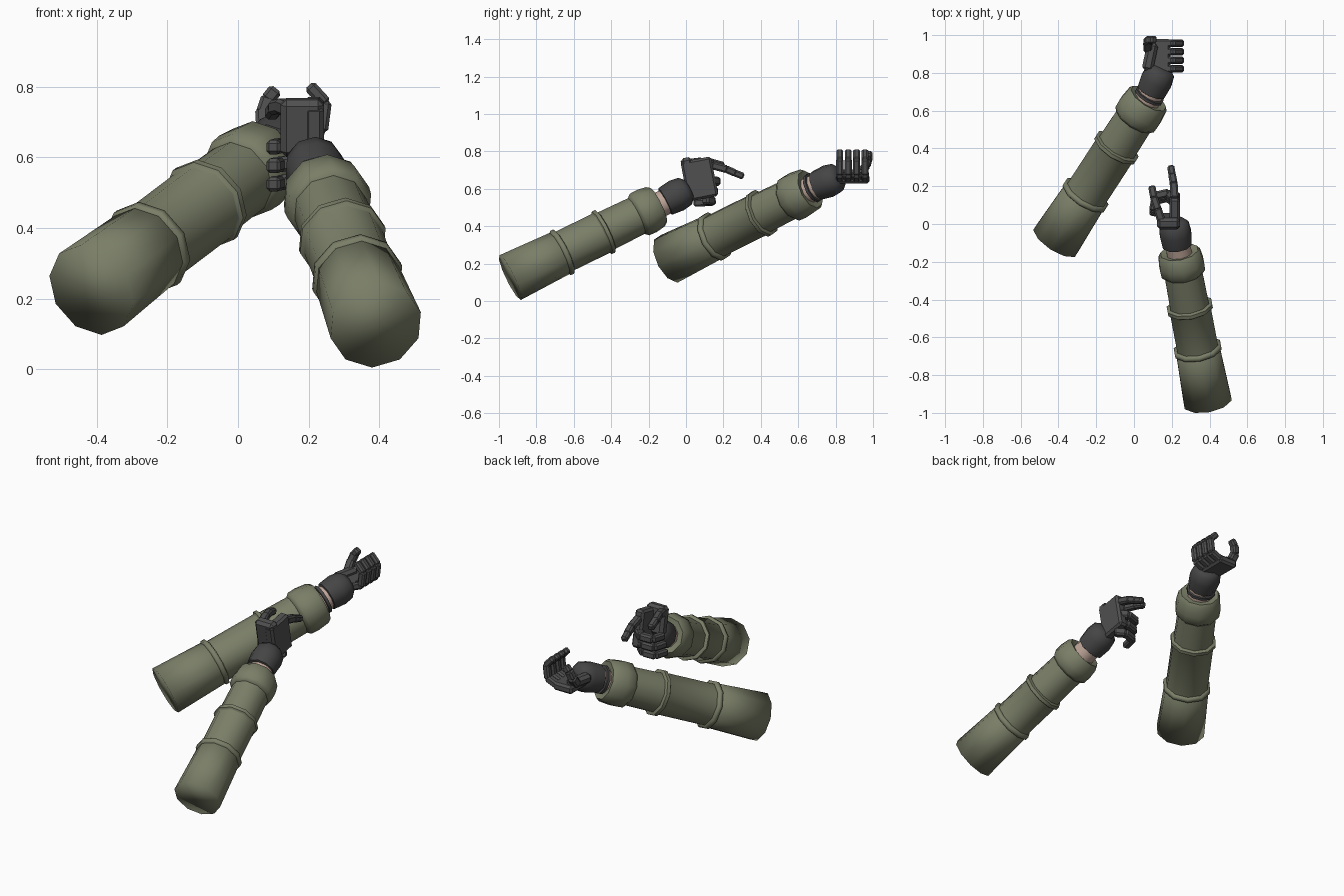
import bpy, bmesh, math
from mathutils import Vector, Matrix

if "Cube" in bpy.data.objects:
    bpy.data.objects.remove(bpy.data.objects["Cube"])


def material(name, rgb):
    m = bpy.data.materials.new(name)
    m.diffuse_color = (*rgb, 1)
    m.use_nodes = True
    m.node_tree.nodes["Principled BSDF"].inputs["Base Color"].default_value = m.diffuse_color
    return m


GREEN = material("sleeve green", (0.195, 0.212, 0.137))
CUFF = material("glove cuff grey", (0.060, 0.060, 0.062))
GLOVE = material("glove grey", (0.080, 0.080, 0.081))
SKIN = material("skin", (0.52, 0.38, 0.32))


def add_object(name, bm, mat, smooth=None):
    bmesh.ops.recalc_face_normals(bm, faces=bm.faces)
    me = bpy.data.meshes.new(name)
    bm.to_mesh(me)
    bm.free()
    me.materials.append(mat)
    ob = bpy.data.objects.new(name, me)
    bpy.context.collection.objects.link(ob)
    if smooth:
        bpy.ops.object.select_all(action='DESELECT')
        ob.select_set(True)
        bpy.context.view_layer.objects.active = ob
        bpy.ops.object.shade_smooth_by_angle(angle=math.radians(smooth))
    return ob


def lathe(name, start, end, profile, mat, smooth=50, sides=10):
    """Capped tube along start-end; profile is (distance, radius)."""
    start, end = Vector(start), Vector(end)
    rot = (end - start).to_track_quat('Z', 'Y')
    bm = bmesh.new()
    rings = []
    for d, r in profile:
        rings.append([bm.verts.new(start + rot @ Vector((
            r * math.cos(2 * math.pi * (i + 0.5) / sides),
            r * math.sin(2 * math.pi * (i + 0.5) / sides), d))) for i in range(sides)])
    for a, b in zip(rings, rings[1:]):
        for i in range(sides):
            j = (i + 1) % sides
            bm.faces.new((a[i], a[j], b[j], b[i]))
    bm.faces.new(rings[0])
    bm.faces.new(rings[-1])
    return add_object(name, bm, mat, smooth)


def block(name, center, size, tilt=(0, 0, 0), bevel=0.012, mat=GLOVE):
    """Bevelled box, tilt in degrees about x, y, z."""
    bm = bmesh.new()
    bmesh.ops.create_cube(bm, size=1)
    bmesh.ops.scale(bm, vec=size, verts=bm.verts)
    bmesh.ops.bevel(bm, geom=bm.edges[:], offset=bevel, segments=1, affect='EDGES')
    rot = Matrix.Identity(4)
    for axis, a in zip('XYZ', tilt):
        rot = Matrix.Rotation(math.radians(a), 4, axis) @ rot
    bmesh.ops.transform(bm, matrix=Matrix.Translation(center) @ rot, verts=bm.verts)
    return add_object(name, bm, mat)


def finger(name, points, side, width=0.042):
    """Chain of bevelled blocks; side is the hinge direction."""
    for k, (p, q) in enumerate(zip(points, points[1:])):
        p, q = Vector(p), Vector(q)
        z = (q - p).normalized()
        x = (Vector(side) - z * z.dot(Vector(side))).normalized()
        y = z.cross(x)
        bm = bmesh.new()
        bmesh.ops.create_cube(bm, size=1)
        w = width * (1 - 0.06 * k)
        bmesh.ops.scale(bm, vec=(w, w, (q - p).length + 0.012), verts=bm.verts)
        bmesh.ops.bevel(bm, geom=bm.edges[:], offset=0.009, segments=1, affect='EDGES')
        m = Matrix((x, y, z)).transposed().to_4x4()
        m.translation = (p + q) / 2
        bmesh.ops.transform(bm, matrix=m, verts=bm.verts)
        add_object(f"{name}_{k + 1}", bm, GLOVE)


def sleeve(side, start, end, r, fold1, fold2, cuff, length):
    """Sleeve sections with rolled folds and a loose cuff."""
    def fold(at, radius):
        return [(at - 0.018, radius - 0.006), (at - 0.012, radius + 0.004),
                (at + 0.008, radius + 0.004), (at + 0.014, radius - 0.012)]
    lathe(side + "_upper_sleeve", start, end,
          [(0, r), (fold1 - 0.02, r - 0.010)] + fold(fold1, r - 0.006), GREEN, 95)
    lathe(side + "_middle_sleeve", start, end,
          [(fold1 - 0.02, r - 0.018), (fold2 - 0.02, r - 0.018)] + fold(fold2, r - 0.011), GREEN)
    lathe(side + "_lower_sleeve", start, end,
          [(fold2 - 0.02, r - 0.024), (cuff + 0.02, r - 0.028)], GREEN)
    lathe(side + "_sleeve_cuff", start, end,
          [(cuff - 0.025, r - 0.028), (cuff - 0.005, r - 0.010), (cuff + 0.04, r - 0.008),
           (length - 0.02, r - 0.016), (length, r - 0.030), (length - 0.01, 0.07)], GREEN)


# Right arm: sleeve, bare wrist, glove cuff
sleeve("right", (0.39, -0.94, 0.125), (0.24, -0.15, 0.51), 0.133, 0.315, 0.565, 0.785, 0.895)
lathe("right_wrist", (0.245, -0.18, 0.495), (0.222, -0.06, 0.555),
      [(0, 0.07), (0.13, 0.068)], SKIN)
lathe("right_glove_cuff", (0.228, -0.115, 0.53), (0.212, 0.01, 0.595),
      [(0, 0.070), (0.004, 0.080), (0.075, 0.088), (0.125, 0.080), (0.15, 0.055)], CUFF)

# Right hand gripping sideways, index finger pointing ahead
block("right_palm", (0.215, 0.072, 0.652), (0.056, 0.165, 0.215), (11, 0, 0))
block("right_palm_heel", (0.182, 0.015, 0.685), (0.122, 0.062, 0.165), (11, 0, 0), 0.016)
finger("right_index", [(0.215, 0.14, 0.725), (0.21, 0.215, 0.705),
                       (0.202, 0.26, 0.685), (0.195, 0.302, 0.668)], (1, 0, 0))
for n, z in zip(("middle", "ring", "little"), (0.645, 0.592, 0.54)):
    y = 0.14 - (0.645 - z) * 0.25
    finger(f"right_{n}", [(0.222, y - 0.01, z), (0.18, y + 0.025, z - 0.005),
                          (0.115, y + 0.01, z - 0.012), (0.100, y - 0.065, z - 0.016)],
           (0, 0, 1), 0.046)
finger("right_thumb", [(0.15, 0.0, 0.735), (0.125, 0.08, 0.745),
                       (0.105, 0.14, 0.74), (0.095, 0.195, 0.725)], (0, 0, 1), 0.044)

# Left arm: sleeve, wrist, wrist band, glove cuff
sleeve("left", (-0.415, -0.09, 0.225), (0.08, 0.67, 0.60), 0.138, 0.315, 0.64, 0.85, 0.975)
lathe("left_wrist", (0.06, 0.64, 0.585), (0.11, 0.73, 0.63),
      [(0, 0.072), (0.11, 0.070)], SKIN)
lathe("left_wrist_band", (0.077, 0.672, 0.602), (0.11, 0.73, 0.63),
      [(0, 0.07), (0.002, 0.082), (0.018, 0.082), (0.02, 0.07)], CUFF)
lathe("left_glove_cuff", (0.090, 0.697, 0.616), (0.140, 0.805, 0.658),
      [(0, 0.070), (0.004, 0.080), (0.075, 0.088), (0.125, 0.080), (0.15, 0.055)], CUFF)

# Left hand, palm up with curled fingers
block("left_palm", (0.130, 0.888, 0.652), (0.125, 0.185, 0.048))
block("left_palm_heel", (0.085, 0.885, 0.675), (0.06, 0.15, 0.055), (0, 0, -12), 0.016)
for n, y in zip(("little", "ring", "middle", "index"), (0.822, 0.867, 0.912, 0.957)):
    finger(f"left_{n}", [(0.180, y, 0.655), (0.236, y, 0.678),
                         (0.246, y, 0.755), (0.205, y, 0.800)], (0, 1, 0), 0.041)
finger("left_thumb", [(0.075, 0.925, 0.675), (0.072, 0.965, 0.725),
                      (0.085, 0.976, 0.765), (0.105, 0.976, 0.790)], (0, 1, 0), 0.046)
